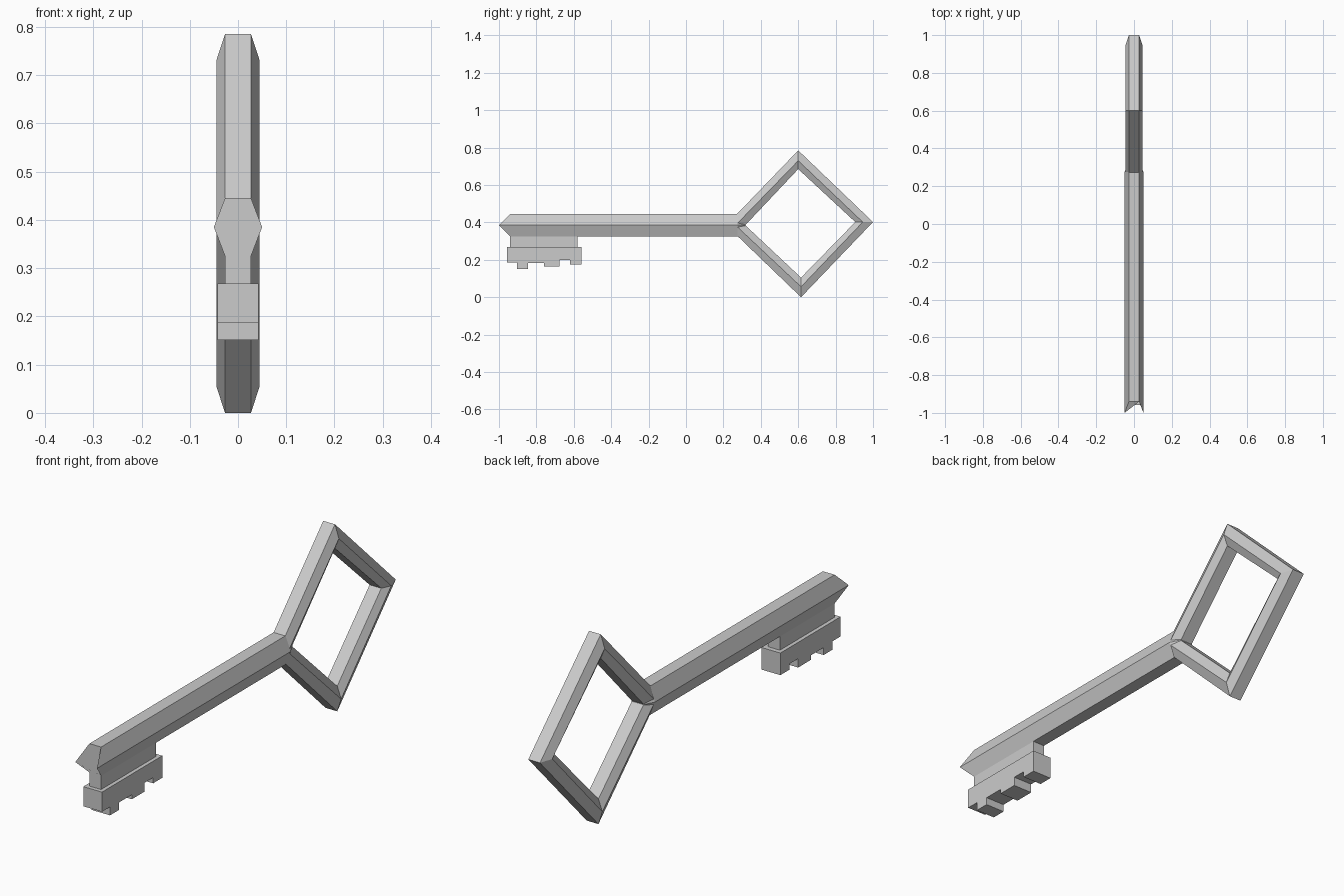
import bpy, bmesh

if "Cube" in bpy.data.objects:
    bpy.data.objects.remove(bpy.data.objects["Cube"])


def make_object(name, loops, closed=False):
    """Skin equal-length loops of points; closed joins the last loop to the first."""
    bm = bmesh.new()
    rows = [[bm.verts.new(p) for p in loop] for loop in loops]
    n = len(rows[0])
    pairs = list(zip(rows, rows[1:]))
    if closed:
        pairs.append((rows[-1], rows[0]))
    else:
        bm.faces.new(rows[0])
        bm.faces.new(rows[-1])
    for a, b in pairs:
        for i in range(n):
            j = (i + 1) % n
            bm.faces.new((a[i], a[j], b[j], b[i]))
    bmesh.ops.recalc_face_normals(bm, faces=bm.faces)
    mesh = bpy.data.meshes.new(name)
    bm.to_mesh(mesh)
    bm.free()
    ob = bpy.data.objects.new(name, mesh)
    bpy.context.collection.objects.link(ob)
    return ob


def hexagon(y_mid, y_flat, mid, flat, height):
    """Six-sided shaft section whose side points may sit ahead of its flats."""
    z = 0.385
    return [(-flat, y_flat, z + height), (flat, y_flat, z + height), (mid, y_mid, z),
            (flat, y_flat, z - height), (-flat, y_flat, z - height), (-mid, y_mid, z)]


def extrude_profile(name, profile, half):
    """Extrude a y-z outline symmetrically across x."""
    return make_object(name, [[(x, y, z) for y, z in profile] for x in (-half, half)])


# Shaft with wedge tip, tapering into the bow's inner corner
make_object("shaft", [hexagon(-1.0, -0.94, 0.05, 0.027, 0.06),
                      hexagon(0.275, 0.275, 0.05, 0.027, 0.06),
                      hexagon(0.318, 0.318, 0.029, 0.027, 0.004)])

# Diamond bow: six-sided section at each corner (outer, middle, inner points)
corners = [((0.215, 0.385), (0.265, 0.385), (0.317, 0.385)),
           ((0.60, 0.785), (0.60, 0.73), (0.60, 0.685)),
           ((1.0, 0.402), (0.945, 0.402), (0.905, 0.402)),
           ((0.615, 0.0), (0.615, 0.056), (0.615, 0.105))]
make_object("bow", [[(-0.027, *o), (0.027, *o), (0.045, *m),
                     (0.027, *i), (-0.027, *i), (-0.045, *m)]
                    for o, m, i in corners], closed=True)

# Neck joining shaft and bit
extrude_profile("bit_neck", [(-0.94, 0.26), (-0.58, 0.26), (-0.58, 0.36), (-0.94, 0.36)], 0.027)

# Toothed bit
extrude_profile("bit", [(-0.957, 0.268), (-0.957, 0.186), (-0.904, 0.186), (-0.904, 0.151),
                        (-0.845, 0.151), (-0.845, 0.182), (-0.76, 0.182), (-0.76, 0.163),
                        (-0.677, 0.163), (-0.677, 0.20), (-0.62, 0.20), (-0.62, 0.176),
                        (-0.56, 0.176), (-0.56, 0.268)], 0.043)
